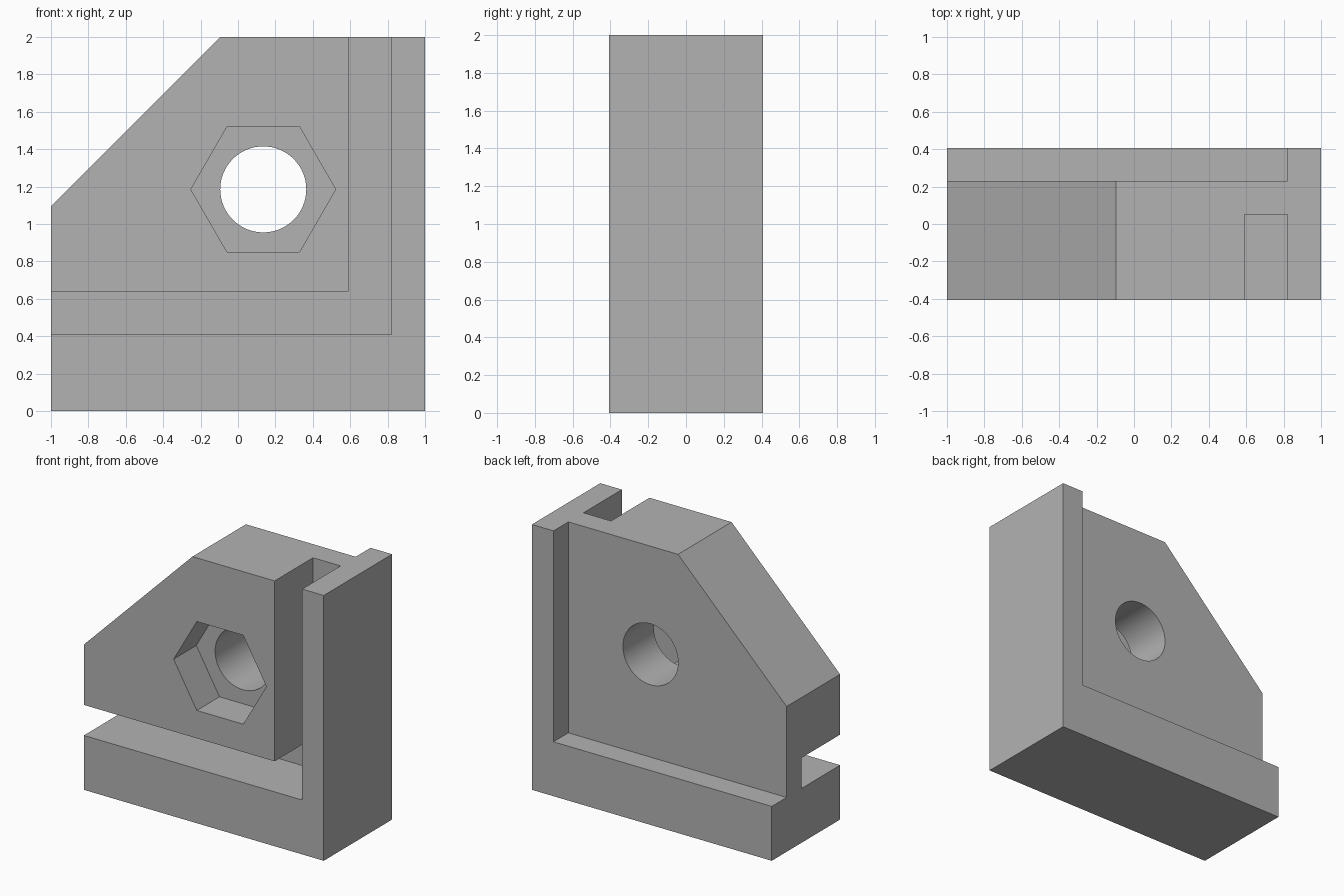
import bpy
import bmesh
from math import cos, sin, pi, radians

default = bpy.data.objects.get("Cube")
if default:
    bpy.data.objects.remove(default, do_unlink=True)

grey = bpy.data.materials.new("plain grey")
grey.use_nodes = True
colour = (0.45, 0.45, 0.45, 1)
grey.diffuse_color = colour
grey.node_tree.nodes["Principled BSDF"].inputs["Base Color"].default_value = colour

FRONT, BACK = -0.407, 0.407
OUT = 0.1                          # cutter overshoot
INNER, OUTER = 0.59, 0.82          # upright slot, in x
LOW, HIGH = 0.41, 0.64             # bottom slot, in z
HOLE_X, HOLE_Z = 0.135, 1.185


def prism(name, profile, y0, y1):
    """Extrude an (x, z) profile from y0 to y1."""
    bm = bmesh.new()
    face = bm.faces.new([bm.verts.new((x, y0, z)) for x, z in profile])
    moved = bmesh.ops.extrude_face_region(bm, geom=[face])["geom"]
    verts = [v for v in moved if isinstance(v, bmesh.types.BMVert)]
    bmesh.ops.translate(bm, verts=verts, vec=(0, y1 - y0, 0))
    bmesh.ops.recalc_face_normals(bm, faces=bm.faces)
    mesh = bpy.data.meshes.new(name)
    bm.to_mesh(mesh)
    bm.free()
    mesh.materials.append(grey)
    obj = bpy.data.objects.new(name, mesh)
    bpy.context.collection.objects.link(obj)
    return obj


def polygon(radius, sides):
    return [(HOLE_X + radius * cos(2 * pi * i / sides),
             HOLE_Z + radius * sin(2 * pi * i / sides)) for i in range(sides)]


# Block with one corner cut away
block = prism("corner_block",
              [(-1, 0), (1, 0), (1, 2), (-0.095, 2), (-1, 1.095)], FRONT, BACK)
bpy.context.view_layer.objects.active = block
block.select_set(True)

left, top = -1 - OUT, 2 + OUT
cutters = [
    # L-shaped slot in the front
    prism("slot_cutter", [(left, LOW), (OUTER, LOW), (OUTER, top),
                          (INNER, top), (INNER, HIGH), (left, HIGH)],
          FRONT - OUT, 0.05),
    # Step along the back
    prism("step_cutter", [(left, LOW), (OUTER, LOW), (OUTER, top), (left, top)],
          0.23, BACK + OUT),
    # Nut pocket and bolt hole
    prism("nut_pocket_cutter", polygon(0.387, 6), FRONT - OUT, -0.137),
    prism("bolt_hole_cutter", polygon(0.23, 64), FRONT - OUT, BACK + OUT),
]
for cutter in cutters:
    cutter.hide_render = True
    cut = block.modifiers.new(cutter.name, "BOOLEAN")
    cut.operation = "DIFFERENCE"
    cut.solver = "EXACT"
    cut.object = cutter
    bpy.ops.object.modifier_apply(modifier=cut.name)
    bpy.data.objects.remove(cutter, do_unlink=True)

bpy.ops.object.shade_smooth_by_angle(angle=radians(30))
